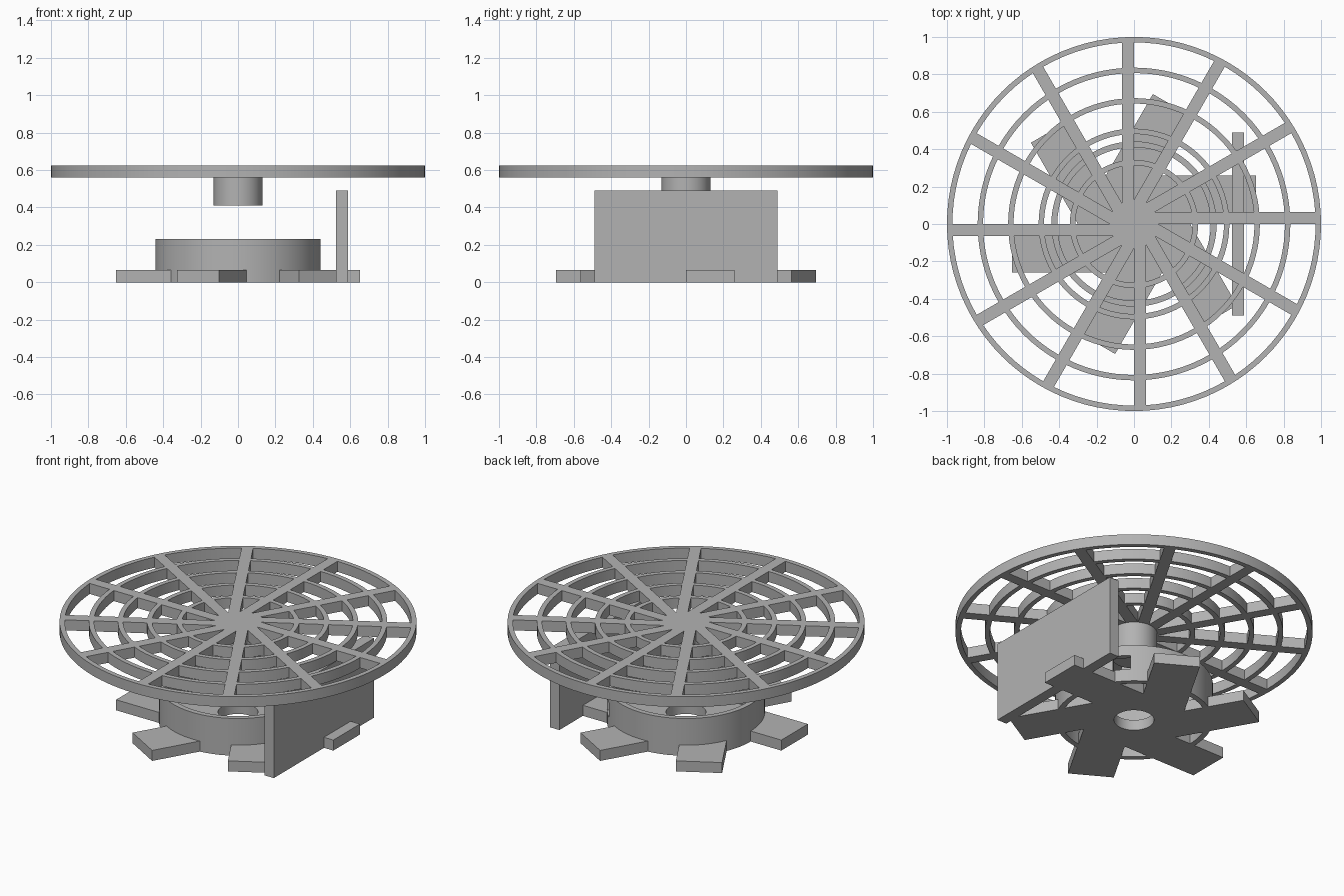
import bpy, bmesh
from math import cos, sin, tan, pi, radians
from mathutils import Matrix, Vector

if "Cube" in bpy.data.objects:
    bpy.data.objects.remove(bpy.data.objects["Cube"])

grey = bpy.data.materials.new("plain_grey")
grey.use_nodes = True
colour = (0.45, 0.45, 0.45, 1)
grey.diffuse_color = colour
grey.node_tree.nodes["Principled BSDF"].inputs["Base Color"].default_value = colour


def finish(bm, name):
    bmesh.ops.recalc_face_normals(bm, faces=bm.faces)
    mesh = bpy.data.meshes.new(name)
    bm.to_mesh(mesh)
    bm.free()
    mesh.materials.append(grey)
    ob = bpy.data.objects.new(name, mesh)
    bpy.context.collection.objects.link(ob)
    return ob


def prism(name, outline, z0, z1):
    """Extrude a flat outline from z0 up to z1."""
    bm = bmesh.new()
    face = bm.faces.new([bm.verts.new((x, y, z0)) for x, y in outline])
    up = bmesh.ops.extrude_face_region(bm, geom=[face])["geom"]
    bmesh.ops.translate(bm, vec=(0, 0, z1 - z0),
                        verts=[v for v in up if isinstance(v, bmesh.types.BMVert)])
    return finish(bm, name)


def circle(r, n=96):
    return [(r * cos(2 * pi * i / n), r * sin(2 * pi * i / n)) for i in range(n)]


def pinwheel(name, count, length, width, z0, z1):
    """Arms that each lie to one side of their radial line."""
    step = 2 * pi / count
    arm = [(length, 0), (length, width), (width / tan(step), width)]
    pts = [Matrix.Rotation(k * step, 2) @ Vector(p) for k in range(count) for p in arm]
    return prism(name, pts, z0, z1)


def rings(name, radii, z0, z1, n=96):
    """Concentric square-section rings, given as inner and outer radius pairs."""
    bm = bmesh.new()
    for inner, outer in radii:
        section = [(inner, z0), (outer, z0), (outer, z1), (inner, z1)]
        loops = [[bm.verts.new((r * cos(2 * pi * i / n), r * sin(2 * pi * i / n), z))
                  for r, z in section] for i in range(n)]
        for i in range(n):
            a, b = loops[i], loops[(i + 1) % n]
            for j in range(4):
                k = (j + 1) % 4
                bm.faces.new((a[j], a[k], b[k], b[j]))
    return finish(bm, name)


def box(name, x0, x1, y0, y1, z0, z1):
    return prism(name, [(x0, y0), (x1, y0), (x1, y1), (x0, y1)], z0, z1)


def combine(target, tool, operation):
    """Apply a boolean and remove the tool object."""
    mod = target.modifiers.new(operation, "BOOLEAN")
    mod.operation, mod.object, mod.solver = operation, tool, "EXACT"
    bpy.context.view_layer.objects.active = target
    bpy.ops.object.modifier_apply(modifier=mod.name)
    bpy.data.objects.remove(tool)


# Grille: twelve spokes and five rings
grille = pinwheel("grille", 12, 0.985, 0.065, 0.56, 0.625)
ring_set = rings("grille_rings", [(r - 0.029, r) for r in (1, 0.836, 0.673, 0.51, 0.343)],
                 0.56, 0.625)
combine(grille, ring_set, "UNION")

# Axle hanging under the grille
axle = prism("axle", circle(0.13), 0.41, 0.56)

# Flat fan rotor with a centre hole
rotor = pinwheel("fan_blades", 6, 0.652, 0.26, 0, 0.065)
combine(rotor, prism("centre_hole", circle(0.112), -0.1, 0.2), "DIFFERENCE")

# Open round housing with a small cable slot
housing = rings("housing", [(0.41, 0.442)], 0, 0.23)
slot = box("cable_slot", 0.35, 0.5, -0.05, 0.05, 0.075, 0.165)
slot.data.transform(Matrix.Rotation(radians(41), 4, "Z"))
combine(housing, slot, "DIFFERENCE")

# Upright side panel
panel = box("side_panel", 0.523, 0.588, -0.49, 0.49, 0, 0.49)

# Smooth the round walls, keep the corners crisp
for ob in (grille, axle, rotor, housing, panel):
    bpy.ops.object.select_all(action="DESELECT")
    ob.select_set(True)
    bpy.context.view_layer.objects.active = ob
    bpy.ops.object.shade_smooth_by_angle(angle=radians(30))
